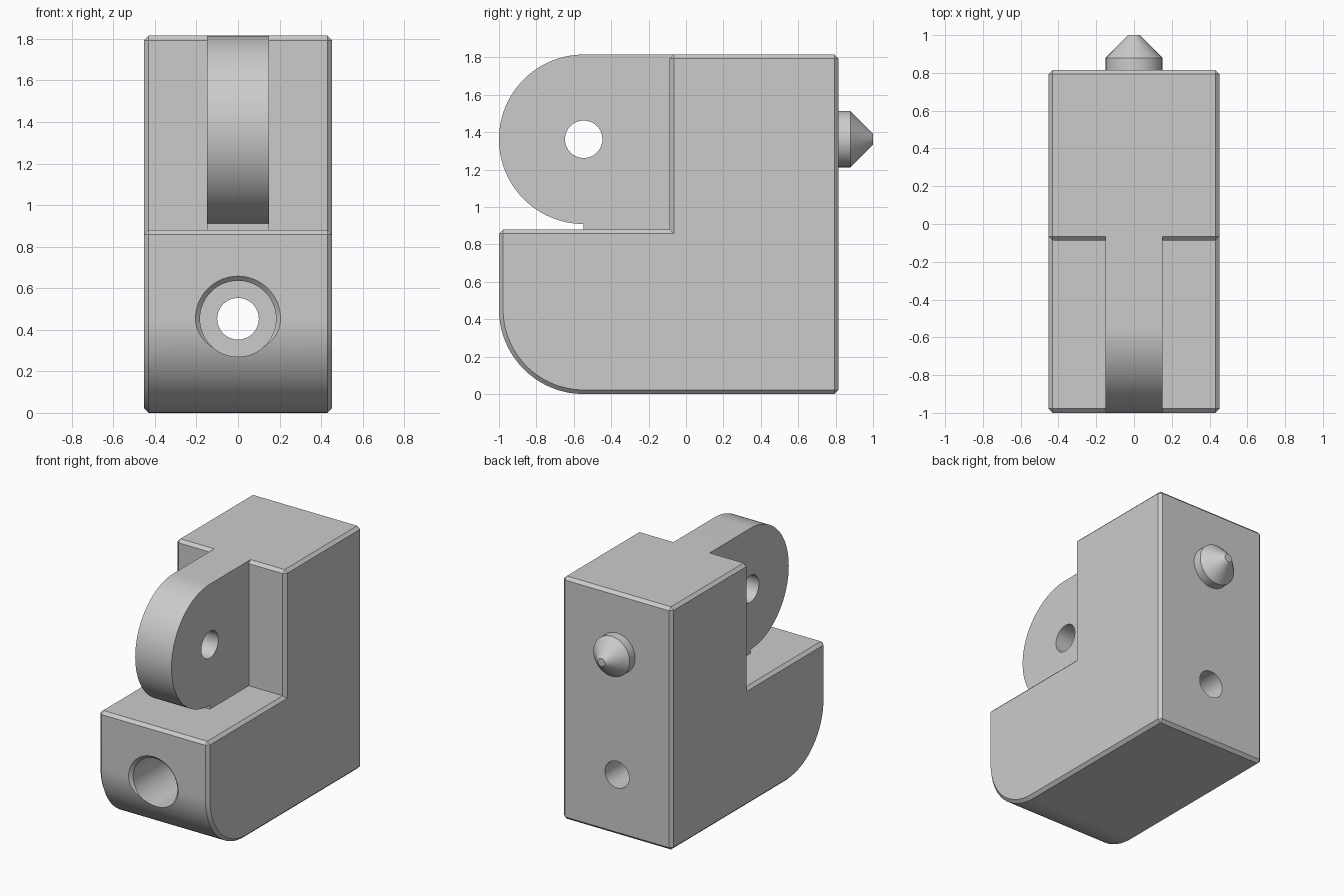
import bpy, bmesh, math
from mathutils import Matrix, Vector

cube = bpy.data.objects.get("Cube")
if cube:
    bpy.data.objects.remove(cube, do_unlink=True)

HALF = 0.453        # half width of the block and radius of the rounded ends
BACK, TOP = 0.815, 1.815
LEDGE, WALL = 0.88, -0.087
CHAMFER = 0.022
EYE_Y, EYE_Z = -1 + HALF, TOP - HALF

grey = bpy.data.materials.new("plain grey")
grey.use_nodes = True
grey.diffuse_color = (0.6, 0.6, 0.6, 1)
grey.node_tree.nodes["Principled BSDF"].inputs["Base Color"].default_value = (0.6, 0.6, 0.6, 1)


def finish(bm, name):
    bmesh.ops.recalc_face_normals(bm, faces=bm.faces)
    mesh = bpy.data.meshes.new(name)
    bm.to_mesh(mesh)
    bm.free()
    mesh.materials.append(grey)
    obj = bpy.data.objects.new(name, mesh)
    bpy.context.collection.objects.link(obj)
    return obj


def arc(cy, cz, start, end, steps):
    angles = [math.radians(start + (end - start) * i / steps) for i in range(steps + 1)]
    return [(cy + HALF * math.cos(a), cz + HALF * math.sin(a)) for a in angles]


def slab(name, profile, half, chamfer=0):
    """Extrude a side profile (y, z) across x, optionally chamfering its sharp outer edges."""
    bm = bmesh.new()
    face = bm.faces.new([bm.verts.new((-half, y, z)) for y, z in profile])
    new = bmesh.ops.extrude_face_region(bm, geom=[face])["geom"]
    bmesh.ops.translate(bm, vec=(2 * half, 0, 0),
                        verts=[v for v in new if isinstance(v, bmesh.types.BMVert)])
    bmesh.ops.recalc_face_normals(bm, faces=bm.faces)
    if chamfer:
        sharp = [e for e in bm.edges if e.calc_face_angle_signed() > 0.5]
        bmesh.ops.bevel(bm, geom=sharp, offset=chamfer, segments=1,
                        affect='EDGES', clamp_overlap=False)
    return finish(bm, name)


def turned(name, profile, axis, centre, sides=64):
    """Revolve (distance along axis, radius) points into a closed solid."""
    bm = bmesh.new()
    turn = Vector((0, 0, 1)).rotation_difference(Vector(axis)).to_matrix().to_4x4()
    place = Matrix.Translation(centre) @ turn
    rings = []
    for d, r in profile:
        rings.append([bm.verts.new(place @ Vector((r * math.cos(t), r * math.sin(t), d)))
                      for t in (2 * math.pi * i / sides for i in range(sides))])
    for a, b in zip(rings, rings[1:]):
        for i in range(sides):
            j = (i + 1) % sides
            bm.faces.new((a[i], a[j], b[j], b[i]))
    bm.faces.new(rings[0])
    bm.faces.new(rings[-1])
    return finish(bm, name)


def combine(target, tool, operation):
    mod = target.modifiers.new(tool.name, 'BOOLEAN')
    mod.operation = operation
    mod.solver = 'EXACT'
    mod.object = tool
    bpy.context.view_layer.objects.active = target
    bpy.ops.object.modifier_apply(modifier=mod.name)
    bpy.data.objects.remove(tool, do_unlink=True)


# Stepped block with a rounded lower front edge
block = slab("hinge_block",
             arc(EYE_Y, HALF, 180, 270, 32)
             + [(BACK, 0), (BACK, TOP), (WALL, TOP), (WALL, LEDGE), (-1, LEDGE)],
             HALF, CHAMFER)

# Rounded tongue, flush with the top, with a short web down to the ledge
tongue = slab("tongue",
              arc(EYE_Y, EYE_Z, 90, 270, 64)
              + [(EYE_Y, LEDGE - 0.05), (0.1, LEDGE - 0.05), (0.1, TOP)], 0.15)
combine(block, tongue, 'UNION')

# Pointed locating pin on the back
pin = turned("locating_pin", [(-0.1, 0.15), (0.065, 0.15), (0.185, 0.03)],
             (0, 1, 0), (0, BACK, EYE_Z))
combine(block, pin, 'UNION')

# Cross hole in the tongue
combine(block, turned("cross_hole", [(-0.3, 0.1), (0.3, 0.1)], (1, 0, 0), (0, EYE_Y, EYE_Z)),
        'DIFFERENCE')

# Counterbored bolt hole from front to back
bolt = [(-0.1, 0.305), (0, 0.205), (CHAMFER, 0.183), (0.91, 0.183), (0.91, 0.1), (2, 0.1)]
combine(block, turned("bolt_hole", bolt, (0, 1, 0), (0, -1, HALF)), 'DIFFERENCE')

# Smooth curves, crisp edges
bpy.ops.object.select_all(action='DESELECT')
block.select_set(True)
bpy.context.view_layer.objects.active = block
bpy.ops.object.shade_smooth_by_angle(angle=math.radians(30))
